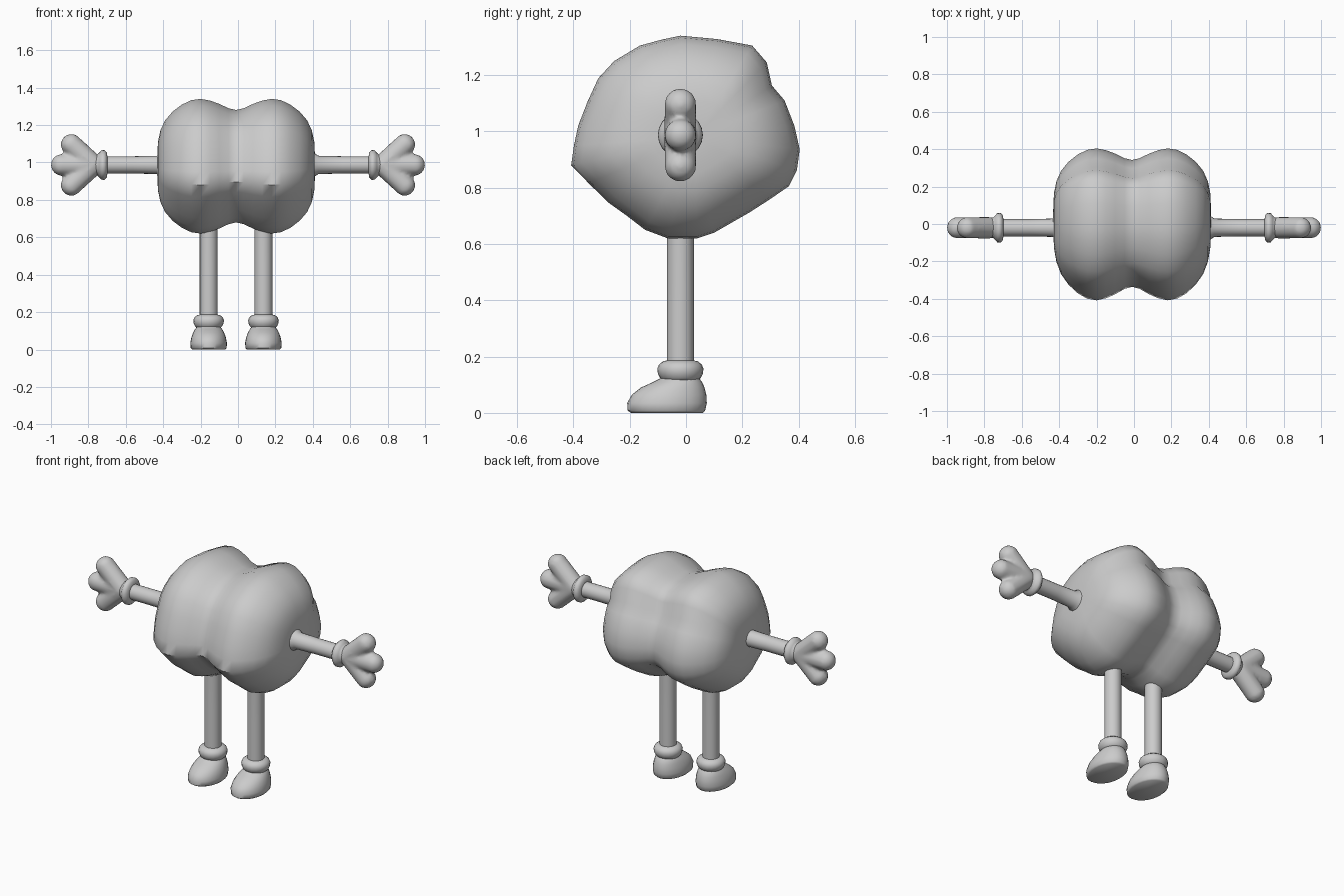
import bpy, bmesh, math
from mathutils import Vector, Matrix

if "Cube" in bpy.data.objects:
    bpy.data.objects.remove(bpy.data.objects["Cube"])

grey = bpy.data.materials.new("plain grey")
grey.diffuse_color = (0.6, 0.6, 0.6, 1)
grey.use_nodes = True
grey.node_tree.nodes["Principled BSDF"].inputs["Base Color"].default_value = grey.diffuse_color


def loft(name, rings):
    """Skin a list of equal-length point rings and cap both ends."""
    bm = bmesh.new()
    vr = [[bm.verts.new(p) for p in r] for r in rings]
    n = len(rings[0])
    for a, b in zip(vr, vr[1:]):
        for i in range(n):
            j = (i + 1) % n
            bm.faces.new((a[i], a[j], b[j], b[i]))
    bm.faces.new(vr[0][::-1])
    bm.faces.new(vr[-1])
    bmesh.ops.recalc_face_normals(bm, faces=bm.faces)
    return finish(name, bm)


def finish(name, bm):
    me = bpy.data.meshes.new(name)
    bm.to_mesh(me)
    bm.free()
    ob = bpy.data.objects.new(name, me)
    bpy.context.collection.objects.link(ob)
    me.materials.append(grey)
    bpy.ops.object.select_all(action='DESELECT')
    ob.select_set(True)
    bpy.context.view_layer.objects.active = ob
    bpy.ops.object.shade_smooth_by_angle(angle=math.radians(50))
    return ob


def ellipse(n, fn):
    return [fn(math.cos(2 * math.pi * i / n), math.sin(2 * math.pi * i / n)) for i in range(n)]


# Body: side outline (y, z) swept across x, pinched in the middle for two lobes
outline = [(-.02, 1.34), (.11, 1.328), (.235, 1.305), (.287, 1.245), (.305, 1.163), (.35, 1.11),
           (.385, 1.02), (.404, .936), (.394, .862), (.365, .805), (.30, .76), (.227, .713),
           (.10, .64), (.04, .62), (-.065, .62), (-.145, .65), (-.21, .70), (-.277, .748),
           (-.345, .815), (-.408, .88), (-.398, .95), (-.383, 1.02), (-.35, 1.105), (-.312, 1.188),
           (-.255, 1.25), (-.163, 1.305), (-.09, 1.325)]
half = [(0, .835), (.04, .86), (.09, .925), (.14, .975), (.19, 1), (.24, .98), (.29, .915),
        (.34, .81), (.38, .68), (.405, .53), (.418, .36), (.422, .12)]
cx, cy, cz = -.01, .03, .98
stations = [(-x, s) for x, s in half[:0:-1]] + half
loft("body", [[(cx + x, cy + (y - cy) * s, cz + (z - cz) * s) for y, z in outline]
              for x, s in stations])

# Arms with a flared shoulder, wrist cuffs and three-fingered hands
AY, AZ = -.02, .987
arm_profile = [(.37, .075), (.405, .065), (.43, .049), (.56, .046), (.71, .046)]
cuff_profile = [(.698, .045), (.702, .068), (.715, .08), (.73, .079), (.742, .066), (.752, .056), (.775, .05)]
fingers = [((.775, 0), (.89, .108)), ((.79, 0), (.943, 0)), ((.775, 0), (.89, -.108))]
for side, s in (("left", -1), ("right", 1)):
    for part, prof in (("arm", arm_profile), ("wrist_cuff", cuff_profile)):
        loft(side + "_" + part, [ellipse(20, lambda c, d: (s * x, AY + r * c, AZ + r * d))
                                 for x, r in prof])
    bm = bmesh.new()
    for (x0, z0), (x1, z1) in fingers:
        a, b = Vector((s * x0, AY, AZ + z0)), Vector((s * x1, AY, AZ + z1))
        rot = (b - a).to_track_quat('Z', 'Y').to_matrix().to_4x4()
        made = bmesh.ops.create_uvsphere(bm, u_segments=20, v_segments=12, radius=.058)["verts"]
        length = (b - a).length
        for v in made:
            if v.co.z > .001:
                v.co.z += length
        bmesh.ops.transform(bm, matrix=Matrix.Translation(a) @ rot, verts=made)
    hand = finish(side + "_hand", bm)
    # fuse the fingers into one soft hand
    m = hand.modifiers.new("fuse", 'REMESH')
    m.mode, m.voxel_size, m.use_smooth_shade = 'VOXEL', .011, True
    m = hand.modifiers.new("soften", 'SMOOTH')
    m.factor, m.iterations = .5, 5

# Legs, ankle cuffs and shoes
LY = -.02
leg_profile = [(.12, .048), (.40, .048), (.62, .048), (.70, .05)]
ankle_profile = [(.112, .06), (.125, .073), (.14, .08), (.157, .082), (.172, .076), (.183, .062), (.187, .045)]
shoe_sections = [(0, -.195, .06, .088), (.008, -.207, .068, .096), (.035, -.209, .074, .098),
                 (.065, -.192, .072, .092), (.09, -.16, .066, .083), (.108, -.12, .058, .073),
                 (.122, -.092, .048, .062), (.13, -.08, .04, .055)]
for side, x in (("left", -.157), ("right", .136)):
    for part, prof in (("leg", leg_profile), ("ankle_cuff", ankle_profile)):
        loft(side + "_" + part, [ellipse(20, lambda c, d: (x + r * c, LY + r * d, z))
                                 for z, r in prof])
    loft(side + "_shoe", [ellipse(28, lambda c, d: (x + w * c, (f + b) / 2 + (b - f) / 2 * d, z))
                          for z, f, b, w in shoe_sections])
